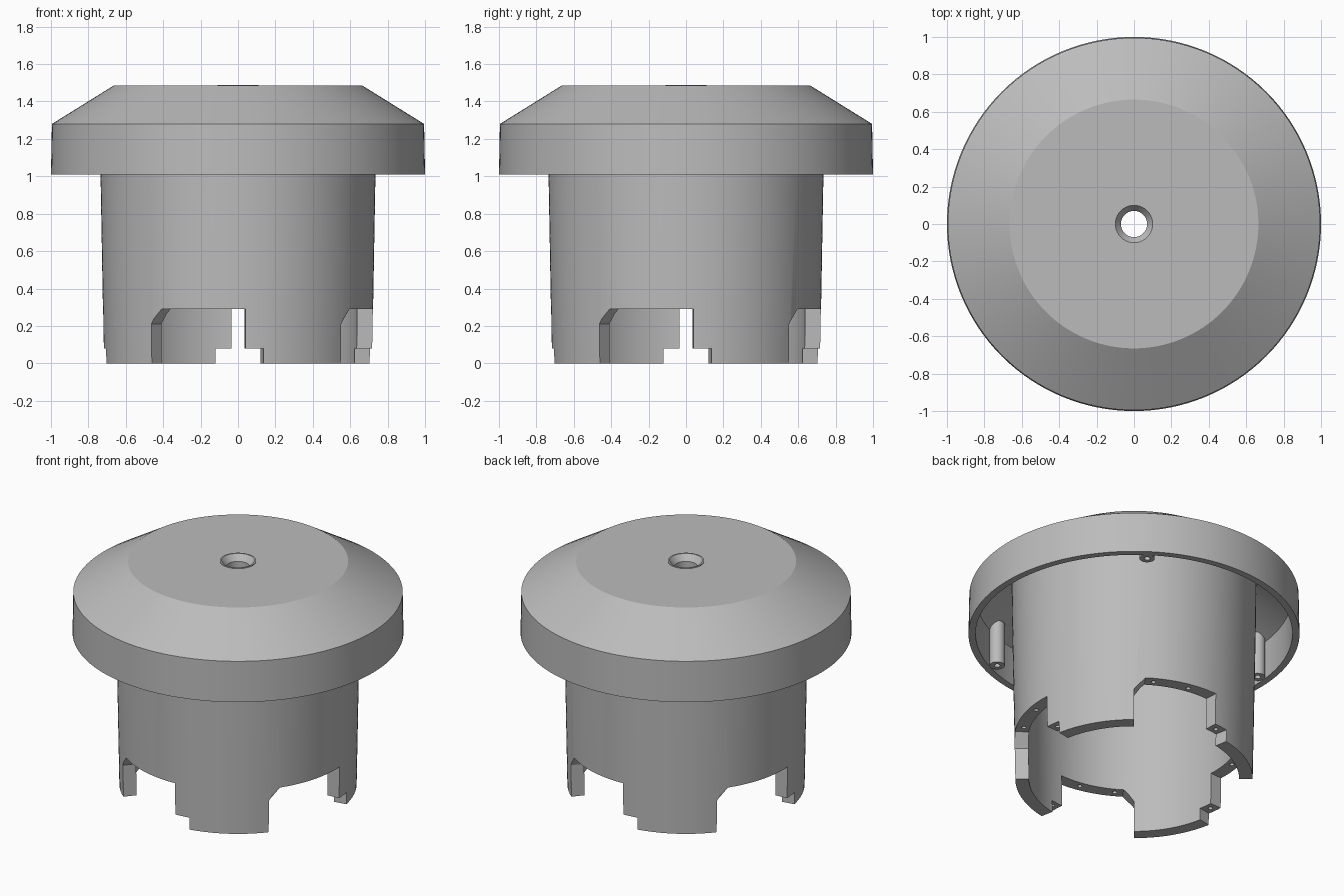
import bpy
import bmesh
import math
from mathutils import Matrix, Vector

if "Cube" in bpy.data.objects:
    bpy.data.objects.remove(bpy.data.objects["Cube"], do_unlink=True)

grey = bpy.data.materials.new("plain grey")
grey.use_nodes = True
colour = (0.5, 0.5, 0.5, 1)
grey.diffuse_color = colour
grey.node_tree.nodes["Principled BSDF"].inputs["Base Color"].default_value = colour


def make_object(name, bm):
    bmesh.ops.recalc_face_normals(bm, faces=bm.faces)
    mesh = bpy.data.meshes.new(name)
    bm.to_mesh(mesh)
    bm.free()
    mesh.materials.append(grey)
    obj = bpy.data.objects.new(name, mesh)
    bpy.context.collection.objects.link(obj)
    return obj


def lathe(name, profile, steps):
    """Revolve a closed (radius, height) outline around the z axis."""
    bm = bmesh.new()
    verts = [bm.verts.new((r, 0, z)) for r, z in profile]
    edges = [bm.edges.new((verts[i - 1], verts[i])) for i in range(len(verts))]
    bmesh.ops.spin(bm, geom=verts + edges, cent=(0, 0, 0), axis=(0, 0, 1),
                   angle=math.tau, steps=steps)
    bmesh.ops.remove_doubles(bm, verts=bm.verts, dist=1e-5)
    return make_object(name, bm)


def polar(radius, degrees, z):
    a = math.radians(degrees)
    return Vector((radius * math.cos(a), radius * math.sin(a), z))


def add_sector(bm, tops):
    """Curved block below a list of (angle, top height) points."""
    rings = [[bm.verts.new(polar(r, a, z)) for r, z in
              ((0.5, -0.05), (0.85, -0.05), (0.85, top), (0.5, top))]
             for a, top in tops]
    for p, q in zip(rings, rings[1:]):
        for i in range(4):
            bm.faces.new((p[i - 1], p[i], q[i], q[i - 1]))
    bm.faces.new(rings[0])
    bm.faces.new(rings[-1])


def cut(target, cutter):
    cutter.hide_render = True
    mod = target.modifiers.new("cut", "BOOLEAN")
    mod.operation = "DIFFERENCE"
    mod.solver = "EXACT"
    mod.object = cutter
    bpy.context.view_layer.objects.active = target
    bpy.ops.object.modifier_apply(modifier=mod.name)
    bpy.data.objects.remove(cutter, do_unlink=True)


def smooth(obj):
    bpy.ops.object.select_all(action="DESELECT")
    obj.select_set(True)
    bpy.context.view_layer.objects.active = obj
    bpy.ops.object.shade_smooth_by_angle(angle=math.radians(20))


# Domed cap, hanging skirt and hollow tapered sleeve in one outline
body = lathe("capped_sleeve", [
    (0.07, 1.41), (0.07, 1.45), (0.1, 1.489), (0.11, 1.489), (0.11, 1.485),
    (0.665, 1.485), (0.995, 1.28), (1, 1.01), (0.957, 1.01), (0.952, 1.26),
    (0.74, 1.39), (0.735, 1.01), (0.717, 0), (0.635, 0), (0.65, 1.41)], 128)

# Four notches with one chamfered corner, leaving four legs
notches = bmesh.new()
steps = bmesh.new()
holes = bmesh.new()
for quarter in range(0, 360, 90):
    flat = [(quarter + 55.6 + 37.6 * i / 14, 0.29) for i in range(15)]
    add_sector(notches, [(quarter + 50, 0.21)] + flat)
    add_sector(steps, [(quarter + a, 0.08) for a in (92, 95, 98, 101)])
    # Pin holes in the notch ceilings and leg steps
    for angle, z in ((60, 0.29), (79, 0.29), (97, 0.08)):
        bmesh.ops.create_cone(
            holes, cap_ends=True, segments=16, radius1=0.014, radius2=0.014,
            depth=0.16, matrix=Matrix.Translation(polar(0.676, quarter + angle, z)))
cut(body, make_object("notch_cutter", notches))
cut(body, make_object("step_cutter", steps))
cut(body, make_object("hole_cutter", holes))
smooth(body)

# Three screw posts under the cap
for i in range(3):
    post = lathe(f"screw_post_{i + 1}", [
        (0, 1.2), (0.018, 1.2), (0.018, 1.012), (0.046, 1.012),
        (0.046, 1.3), (0, 1.3)], 32)
    post.location = polar(0.912, 55 + 120 * i, 0)
    smooth(post)
